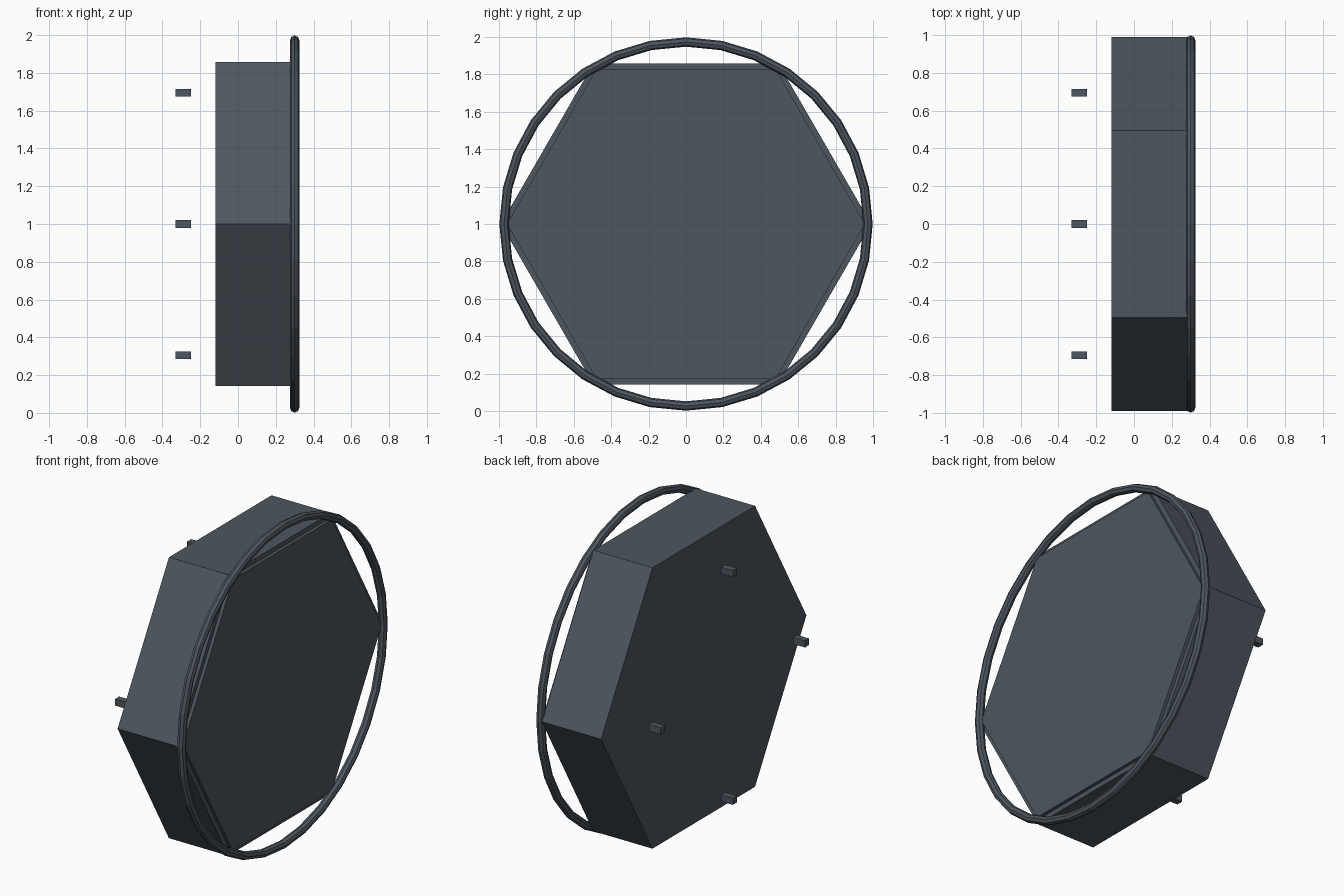
import bpy
import math

cube = bpy.data.objects.get("Cube")
if cube:
    bpy.data.objects.remove(cube, do_unlink=True)

# Single slate colour
slate = bpy.data.materials.new("dark_slate")
slate.use_nodes = True
colour = (0.075, 0.095, 0.115, 1)
slate.diffuse_color = colour
slate.node_tree.nodes["Principled BSDF"].inputs["Base Color"].default_value = colour


def finish(name):
    obj = bpy.context.object
    obj.name = name
    obj.data.materials.append(slate)
    return obj


def hex_slab(name, radius, x0, x1):
    """Hexagonal slab lying along x, with corners pointing to the sides."""
    bpy.ops.mesh.primitive_cylinder_add(
        vertices=6, radius=radius, depth=x1 - x0,
        location=((x0 + x1) / 2, 0, 1), rotation=(0, math.pi / 2, 0))
    finish(name)


# Hexagonal body and raised face panel
hex_slab("body", 0.99, -0.12, 0.28)
hex_slab("face_panel", 0.957, 0.27, 0.30)

# Round rim around the face
bpy.ops.mesh.primitive_torus_add(
    major_segments=32, minor_segments=8, major_radius=0.973, minor_radius=0.025,
    location=(0.30, 0, 1), rotation=(0, math.pi / 2, 0))
finish("rim_ring")

# Four detached pegs behind the body
for i in range(4):
    angle = i * math.pi / 2
    bpy.ops.mesh.primitive_cube_add(
        size=1, location=(-0.29, 0.695 * math.cos(angle), 1 + 0.695 * math.sin(angle)))
    peg = finish(f"peg_{i + 1}")
    peg.scale = (0.08, 0.04, 0.04)
